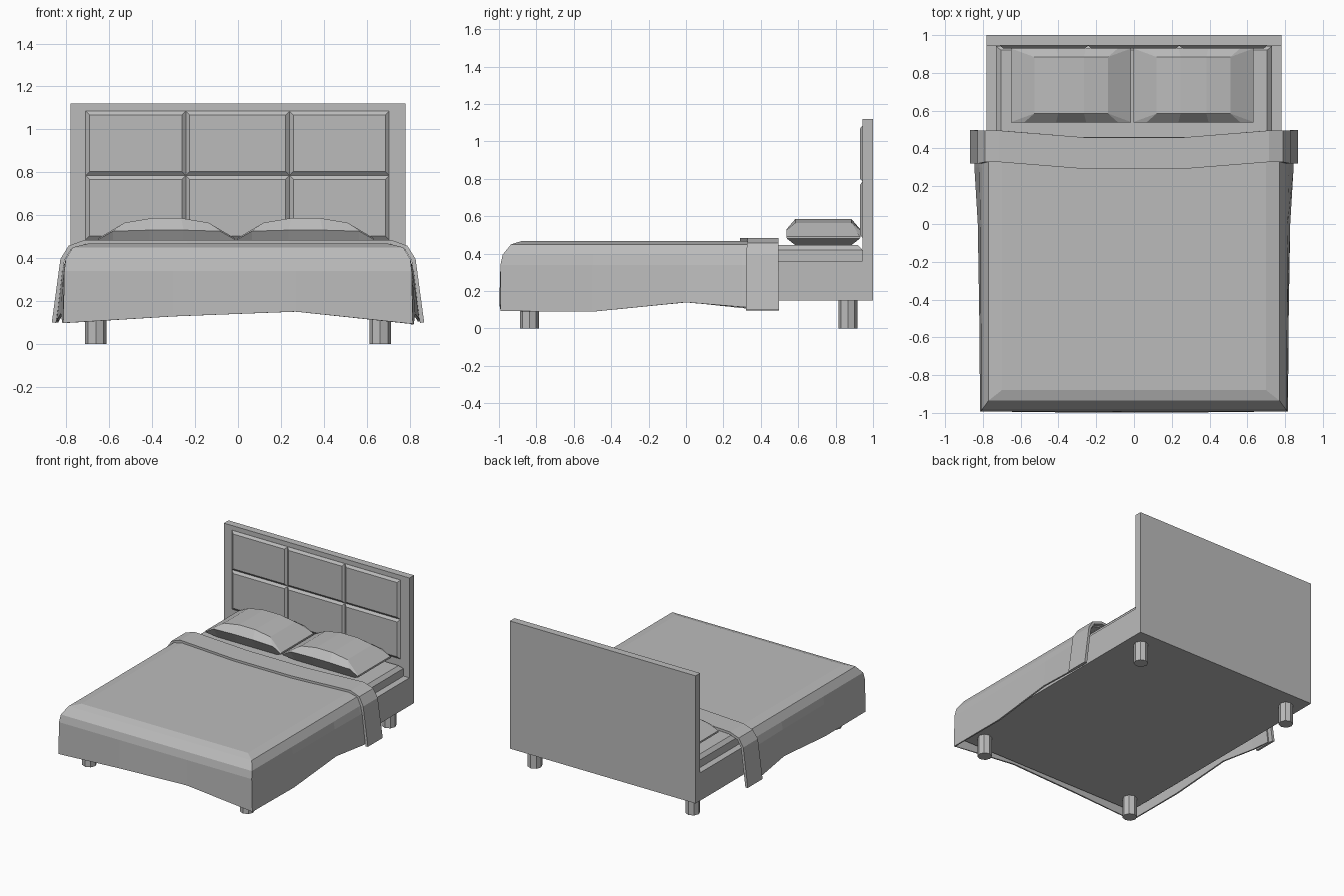
import bpy, bmesh
from math import cos, sin, pi

if "Cube" in bpy.data.objects:
    bpy.data.objects.remove(bpy.data.objects["Cube"], do_unlink=True)

grey = bpy.data.materials.new("plain grey")
grey.use_nodes = True
grey.diffuse_color = (0.5, 0.5, 0.5, 1)
grey.node_tree.nodes["Principled BSDF"].inputs["Base Color"].default_value = (0.5, 0.5, 0.5, 1)


def make(name, verts, faces, thickness=0):
    """Create a flat shaded object, optionally given cloth thickness inwards."""
    me = bpy.data.meshes.new(name)
    me.from_pydata(verts, [], faces)
    bm = bmesh.new()
    bm.from_mesh(me)
    bmesh.ops.recalc_face_normals(bm, faces=bm.faces)
    # open sheets must face upwards
    if thickness and max(bm.faces, key=lambda f: f.calc_area()).normal.z < 0:
        bmesh.ops.reverse_faces(bm, faces=bm.faces)
    bm.to_mesh(me)
    bm.free()
    me.materials.append(grey)
    ob = bpy.data.objects.new(name, me)
    bpy.context.collection.objects.link(ob)
    if thickness:
        mod = ob.modifiers.new("cloth", "SOLIDIFY")
        mod.thickness = thickness
        mod.offset = -1
    return ob


def strip_faces(rows, n, closed=False):
    """Quads joining consecutive rows of n vertices."""
    return [(r * n + i, r * n + (i + 1) % n, (r + 1) * n + (i + 1) % n, (r + 1) * n + i)
            for r in range(rows - 1) for i in range(n if closed else n - 1)]


def loft(name, rings):
    """Closed solid through rings, capped at both ends."""
    n = len(rings[0])
    faces = strip_faces(len(rings), n, True)
    faces += [tuple(range(n)), tuple(range((len(rings) - 1) * n, len(rings) * n))]
    return make(name, [v for r in rings for v in r], faces)


def rect(x0, x1, y0, y1, z):
    return [(x0, y0, z), (x1, y0, z), (x1, y1, z), (x0, y1, z)]


# Frame and mattress
loft("bed_base", [rect(-.78, .78, -.96, .95, z) for z in (.15, .362)])
loft("headboard", [rect(-.78, .78, .945, 1, z) for z in (.15, 1.12)])
loft("mattress", [rect(-.73, .73, -.93, .943, .362), rect(-.73, .73, -.93, .943, .42),
                  rect(-.705, .705, -.9, .92, .445)])

# Padded headboard panels
columns = [-.71, -.243, .24, .705]
for row, (z0, z1) in enumerate([(.485, .785), (.785, 1.085)]):
    for col in range(3):
        x0, x1 = columns[col], columns[col + 1]
        rings = [[(x0 + d, y, z0 + d), (x1 - d, y, z0 + d), (x1 - d, y, z1 - d), (x0 + d, y, z1 - d)]
                 for d, y in ((0, .95), (0, .944), (.018, .929))]
        loft(f"headboard_panel_{row}_{col}", rings)

# Eight sided legs
for side, x in (("left", .663), ("right", -.663)):
    for end, y in (("front", -.837), ("back", .866)):
        loft(f"{end}_leg_{side}", [[(x + .051 * cos(k * pi / 4), y + .051 * sin(k * pi / 4), z)
                                    for k in range(8)] for z in (0, .152)])

# Pillows: sections from side to side, pinched at both ends
# (top x, ridge x, ridge z, top z, bottom z, inset of the top)
half = [(.317, .317, .487, .493, .48, .003), (.195, .25, .525, .565, .445, .048),
        (.068, .08, .53, .586, .445, .048)]
for name, cx in (("pillow_right", -.333), ("pillow_left", .315)):
    rings = []
    for s, part in ((-1, half), (1, half[::-1])):
        for tx, rx, rz, tz, bz, d in part:
            t, r = cx + s * tx, cx + s * rx
            rings.append([(r, .537, rz), (t, .537 + d, tz), (t, .932 - d, tz),
                          (r, .932, rz), (r, .932 - d, bz), (r, .537 + d, bz)])
    loft(name, rings)

# Blanket: U shaped rows from the rounded top edge down to a wavy hem
side_y = [.46, .3, 0, -.5]
right_hem = [.1, .11, .142, .098]
left_hem = [.105, .115, .14, .09]
foot_x = [-.3, .27]
foot_hem = [.128, .15]
flare = [.035, .03, .012, .004]
levels = [(.70, -.88, .467), (.77, -.935, .45), (.803, -.98, .395), (.81, -.992, .34), (.815, -.992, None)]
verts = []
for x, y, z in levels:
    f = 0 if z and z > .39 else (.3 if z else 1)
    verts += [(-x - f * e, sy, z or h) for sy, h, e in zip(side_y, right_hem, flare)]
    verts += [(-x, y, z or .097)]
    verts += [(fx, y - (0 if z else .006), z or h) for fx, h in zip(foot_x, foot_hem)]
    verts += [(x, y, z or .093)]
    verts += [(x + f * e, sy, z or h) for sy, h, e in zip(side_y[::-1], left_hem[::-1], flare[::-1])]
n = len(verts) // len(levels)
make("blanket", verts, strip_faces(len(levels), n) + [tuple(range(n))], .012)

# Turned down blanket fold, dipping towards the middle
fold = [(.868, .1, .32, .498), (.828, .395, .32, .495), (.79, .457, .328, .495),
        (.715, .484, .328, .495), (.24, .484, .29, .457)]
path = [(-x, z, a, b) for x, z, a, b in fold] + fold[::-1]
make("blanket_fold", [(x, a, z) for x, z, a, b in path] + [(x, b, z) for x, z, a, b in path],
     strip_faces(2, len(path)), .02)
